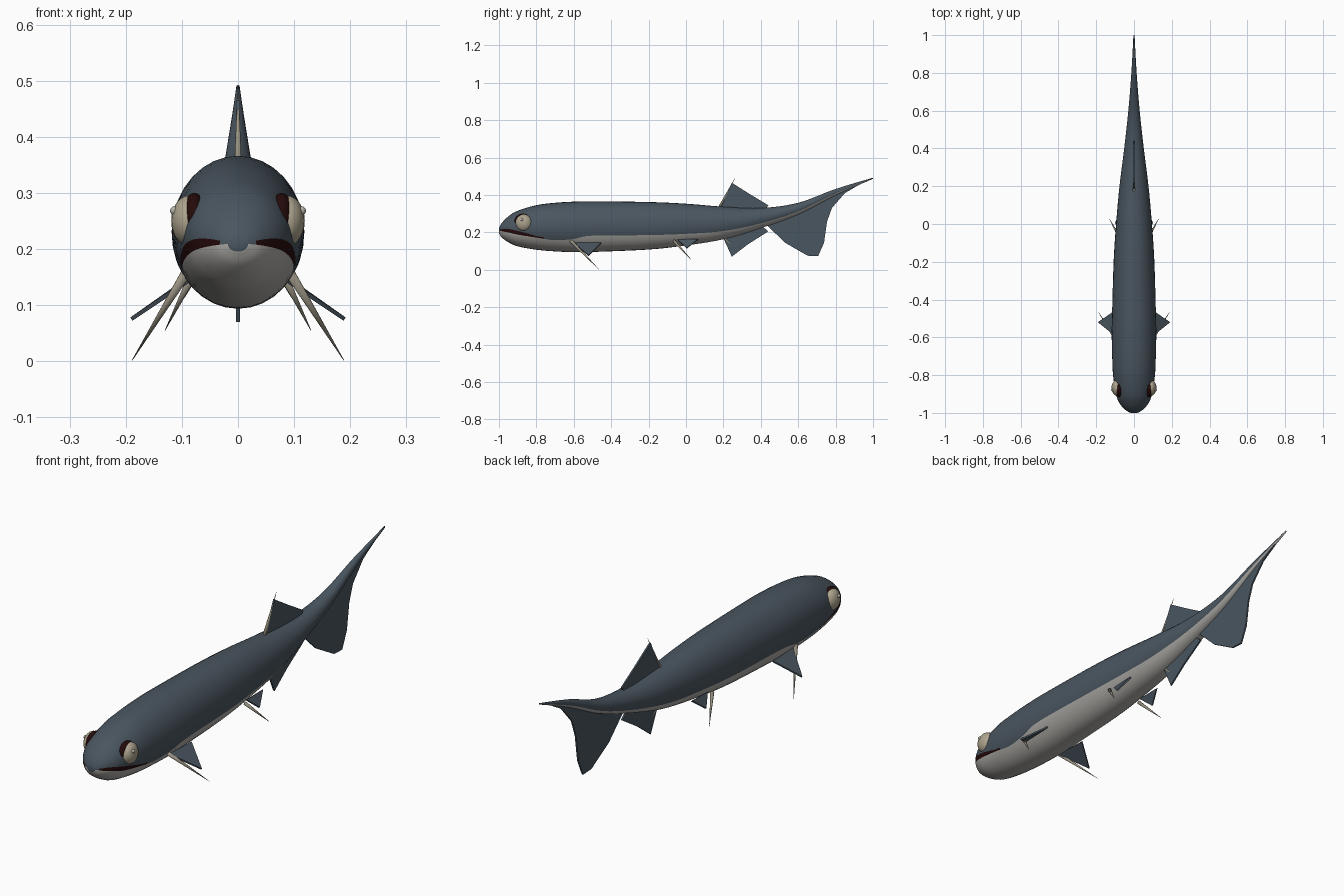
import bpy, bmesh, math
from mathutils import Vector, Matrix

if "Cube" in bpy.data.objects:
    bpy.data.objects.remove(bpy.data.objects["Cube"], do_unlink=True)


def material(name, rgb):
    m = bpy.data.materials.new(name)
    m.use_nodes = True
    color = (*rgb, 1)
    m.diffuse_color = color
    node = m.node_tree.nodes["Principled BSDF"]
    node.inputs["Base Color"].default_value = color
    node.inputs["Roughness"].default_value = 0.8
    return m


SLATE = material("slate_skin", (0.068, 0.092, 0.115))
BELLY = material("pale_belly", (0.42, 0.41, 0.385))
MAROON = material("dark_maroon", (0.018, 0.003, 0.003))
EYE = material("eye_beige", (0.42, 0.37, 0.27))
PUPIL = material("pupil_grey", (0.46, 0.45, 0.39))
SPINE = material("spine_bone", (0.33, 0.3, 0.23))


def finish(name, bm, mats, smooth=True):
    bmesh.ops.recalc_face_normals(bm, faces=bm.faces[:])
    mesh = bpy.data.meshes.new(name)
    bm.to_mesh(mesh)
    bm.free()
    for m in mats:
        mesh.materials.append(m)
    for p in mesh.polygons:
        p.use_smooth = smooth
    ob = bpy.data.objects.new(name, mesh)
    bpy.context.scene.collection.objects.link(ob)
    return ob


def catmull(a, b, c, d, t):
    return tuple(0.5 * (2 * q + (r - p) * t + (2 * p - 5 * q + 4 * r - s) * t * t
                        + (3 * q - p - 3 * r + s) * t ** 3)
                 for p, q, r, s in zip(a, b, c, d))


def build_body():
    # Stations: y, top, bottom, half width, belly line
    st = [(-1, .222, .195, .018, .209), (-.985, .25, .172, .045, .206),
          (-.95, .285, .147, .076, .199), (-.9, .315, .125, .096, .188),
          (-.8, .345, .107, .111, .172), (-.7, .358, .098, .116, .158),
          (-.6, .364, .094, .118, .165), (-.5, .366, .095, .117, .182),
          (-.2, .362, .108, .108, .185), (0, .353, .13, .095, .192),
          (.2, .337, .163, .077, .207), (.4, .33, .222, .052, .248),
          (.6, .358, .295, .03, .312), (.8, .432, .398, .014, .408),
          (1, .492, .486, .003, .488)]
    rows = []
    for i in range(len(st) - 1):
        quad = (st[max(i - 1, 0)], st[i], st[i + 1], st[min(i + 2, len(st) - 1)])
        rows += [catmull(*quad, k / 5) for k in range(5)]
    rows.append(st[-1])

    bm = bmesh.new()
    upper, lower = 20, 12
    rings = []
    for y, top, bottom, w, line in rows:
        zc, h = (top + bottom) / 2, (top - bottom) / 2
        # The mouth band tapers to a corner behind the eye
        t = min(max((y + 1) / .25, 0), 1)
        gap = max(.2 * h * .3, .02 * math.sin(math.pi * t ** .6))
        a = math.asin(max(-.9, min(.8, (line - zc) / h)))
        b = math.asin(max(-.85, min(.9, (line + gap - zc) / h)))
        angles = [b + (math.pi - 2 * b) * k / upper for k in range(upper + 1)]
        angles += [math.pi - a + (math.pi + 2 * a) * k / lower for k in range(lower + 1)]
        rings.append([bm.verts.new((w * math.cos(g), y, zc + h * math.sin(g))) for g in angles])
    n = len(rings[0])
    for i in range(len(rings) - 1):
        y = rows[i][0]
        for k in range(n):
            j = (k + 1) % n
            f = bm.faces.new((rings[i][k], rings[i][j], rings[i + 1][j], rings[i + 1][k]))
            if upper < k < n - 1:
                f.material_index = 1
            elif k in (upper, n - 1) and -.994 < y < -.77:
                f.material_index = 2
    bm.faces.new(rings[0])
    bm.faces.new(rings[-1])
    finish("body", bm, [SLATE, BELLY, MAROON])


def ball(name, center, size, mat):
    bm = bmesh.new()
    bmesh.ops.create_uvsphere(bm, u_segments=24, v_segments=14, radius=1,
                              matrix=Matrix.Translation(center) @ Matrix.Diagonal((*size, 1)))
    finish(name, bm, [mat])


def spine(name, base, tip, radius):
    base, tip = Vector(base), Vector(tip)
    d = tip - base
    bm = bmesh.new()
    bmesh.ops.create_cone(bm, cap_ends=True, segments=10, radius1=radius, radius2=.0005,
                          depth=d.length, matrix=Matrix.Translation((base + tip) / 2)
                          @ d.to_track_quat('Z', 'Y').to_matrix().to_4x4())
    finish(name, bm, [SPINE])


def fin(name, points, thickness=.007):
    bm = bmesh.new()
    bm.faces.new([bm.verts.new(p) for p in points])
    ob = finish(name, bm, [SLATE], False)
    mod = ob.modifiers.new("thickness", 'SOLIDIFY')
    mod.thickness = thickness
    mod.offset = 0


def flat_fin(name, outline):
    fin(name, [(0, y, z) for y, z in outline])


build_body()

# Fins on the centre line
flat_fin("dorsal_fin", [(.18, .32), (.245, .465), (.34, .405), (.44, .345), (.42, .31)])
flat_fin("anal_fin", [(.19, .19), (.245, .07), (.33, .135), (.44, .205), (.4, .24)])
flat_fin("tail_fin", [(.42, .25), (.53, .144), (.65, .075), (.706, .072), (.738, .144),
                      (.754, .257), (.78, .33), (.85, .41), (.98, .486), (.8, .415), (.6, .325)])
spine("dorsal_spine", (0, .175, .325), (0, .262, .49), .008)
spine("anal_spine", (0, .195, .18), (0, .275, .1), .007)

# Paired parts
for side, s in (("left", 1), ("right", -1)):
    ball(side + "_eye_socket", (s * .078, -.872, .256), (.022, .046, .044), MAROON)
    ball(side + "_eye", (s * .088, -.867, .25), (.031, .044, .045), EYE)
    ball(side + "_pupil", (s * .113, -.878, .268), (.008, .008, .008), PUPIL)
    fin(side + "_pectoral_fin", [(s * .09, -.6, .142), (s * .19, -.52, .075), (s * .095, -.455, .142)])
    fin(side + "_pelvic_fin", [(s * .07, -.045, .16), (s * .098, .005, .115), (s * .072, .065, .163)])
    spine(side + "_pectoral_spine", (s * .094, -.615, .155), (s * .189, -.465, .001), .009)
    spine(side + "_pelvic_spine", (s * .08, -.065, .155), (s * .13, .027, .055), .008)
